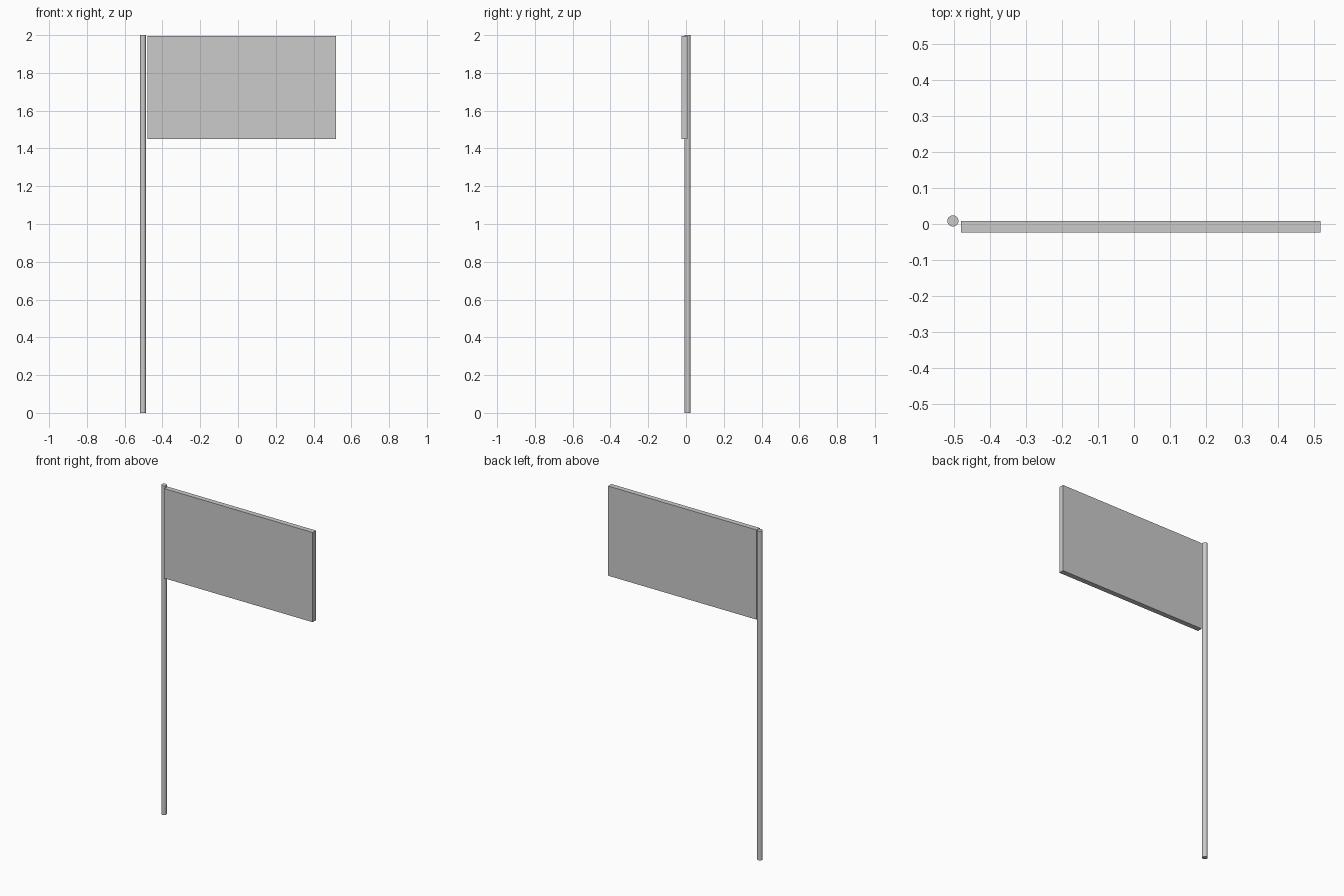
import bpy

if "Cube" in bpy.data.objects:
    bpy.data.objects.remove(bpy.data.objects["Cube"])

# Pole: slim upright cylinder
bpy.ops.mesh.primitive_cylinder_add(vertices=32, radius=0.0155, depth=2, location=(-0.503, 0.0085, 1))
pole = bpy.context.object
pole.name = "pole"
bpy.ops.object.shade_smooth_by_angle()

# Flag: thin panel standing just clear of the pole
x0, x1, y0, y1, z0, z1 = -0.48, 0.518, -0.023, 0.0085, 1.45, 1.995
bpy.ops.mesh.primitive_cube_add(size=1, location=((x0 + x1) / 2, (y0 + y1) / 2, (z0 + z1) / 2))
flag = bpy.context.object
flag.name = "flag_panel"
flag.scale = (x1 - x0, y1 - y0, z1 - z0)
bpy.ops.object.transform_apply(location=False, rotation=False, scale=True)
